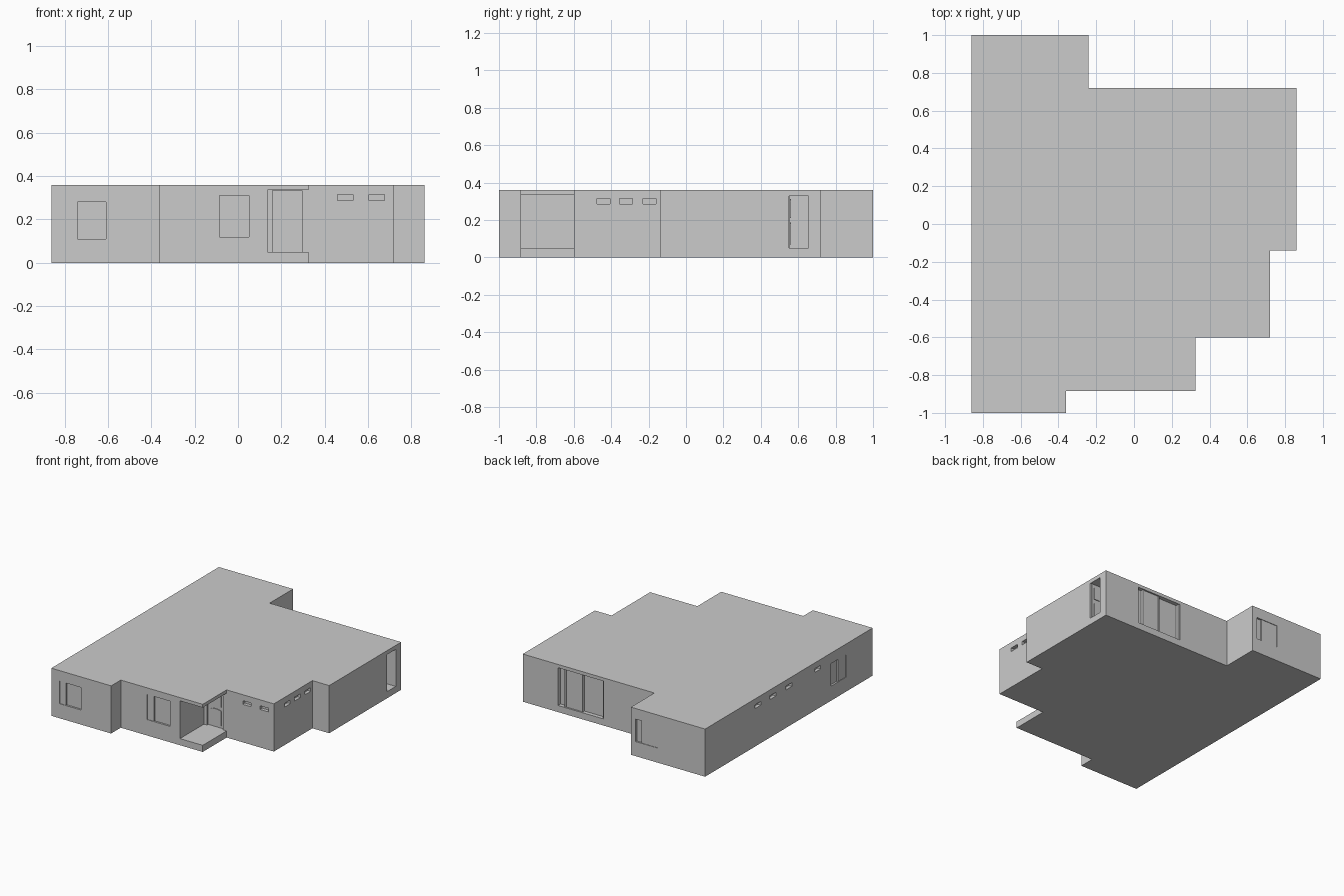
import bpy, bmesh, math

if "Cube" in bpy.data.objects:
    bpy.data.objects.remove(bpy.data.objects["Cube"])

# Wall planes: (axis, position, outward sign)
FRONT_LEFT, FRONT_MID, FRONT_RIGHT = ('y', -1, -1), ('y', -0.885, -1), ('y', -0.6, -1)
BACK_LEFT, BACK_MAIN = ('y', 1, 1), ('y', 0.72, 1)
LEFT, RIGHT_MID, RIGHT = ('x', -0.86, -1), ('x', 0.72, 1), ('x', 0.86, 1)
cutters = []


def prism(name, pts, z0, z1):
    bm = bmesh.new()
    face = bm.faces.new([bm.verts.new((x, y, z0)) for x, y in pts])
    ext = bmesh.ops.extrude_face_region(bm, geom=[face])['geom']
    bmesh.ops.translate(bm, vec=(0, 0, z1 - z0),
                        verts=[v for v in ext if isinstance(v, bmesh.types.BMVert)])
    bmesh.ops.recalc_face_normals(bm, faces=bm.faces)
    mesh = bpy.data.meshes.new(name)
    bm.to_mesh(mesh)
    bm.free()
    ob = bpy.data.objects.new(name, mesh)
    bpy.context.collection.objects.link(ob)
    return ob


def box(name, x0, x1, y0, y1, z0, z1):
    return prism(name, [(x0, y0), (x1, y0), (x1, y1), (x0, y1)], z0, z1)


def wall_box(name, wall, a0, a1, z0, z1, deep, out):
    """Box on a wall: spans a0..a1 along it, from deep inside to out outside."""
    axis, pos, s = wall
    d0, d1 = sorted((pos - s * deep, pos + s * out))
    if axis == 'y':
        return box(name, a0, a1, d0, d1, z0, z1)
    return box(name, d0, d1, a0, a1, z0, z1)


def opening(wall, a0, a1, z0, z1, deep):
    cutters.append(wall_box("opening_cutter", wall, a0, a1, z0, z1, deep, 0.02))


def sliding_window(wall, a0, a1, split, z0, z1):
    # shallow opening with one sash in front of the other
    opening(wall, a0, a1, z0, z1, 0.014)
    wall_box("window_sash", wall, a0, split, z0, z1, 0.016, -0.004)


# House body
house = prism("house_body", [(-0.86, 1), (-0.86, -1), (-0.36, -1), (-0.36, -0.885),
                             (0.325, -0.885), (0.325, -0.6), (0.72, -0.6), (0.72, -0.14),
                             (0.86, -0.14), (0.86, 0.72), (-0.24, 0.72), (-0.24, 1)], 0, 0.36)

# Corner porch
cutters.append(box("porch_cutter", 0.135, 0.36, -0.92, -0.6, 0.05, 0.335))

# Large windows
sliding_window(FRONT_LEFT, -0.79, -0.61, -0.74, 0.11, 0.28)
sliding_window(FRONT_MID, -0.14, 0.05, -0.085, 0.12, 0.31)
sliding_window(BACK_LEFT, -0.46, -0.28, -0.325, 0.11, 0.28)
sliding_window(LEFT, -0.68, -0.5, -0.59, 0.11, 0.28)

# Small high windows
for wall, starts in ((FRONT_RIGHT, (0.46, 0.605)), (RIGHT_MID, (-0.475, -0.355, -0.23)),
                     (LEFT, (0.335, 0.155, -0.035, -0.38))):
    for a in starts:
        opening(wall, a, a + 0.07, 0.287, 0.315, 0.025)

# Back patio door with stepped panels
opening(BACK_MAIN, 0.185, 0.565, 0.05, 0.335, 0.03)
wall_box("patio_panel", BACK_MAIN, 0.375, 0.51, 0.05, 0.335, 0.031, -0.012)
for a in (0.185, 0.365, 0.505):
    wall_box("patio_frame", BACK_MAIN, a, a + 0.01, 0.05, 0.335, 0.031, -0.008)

# Door recesses: porch door and side entrance
opening(FRONT_RIGHT, 0.16, 0.295, 0.05, 0.334, 0.03)
opening(RIGHT, 0.55, 0.655, 0.05, 0.33, 0.14)

# Cut all openings, then drop the cutters
for c in cutters:
    mod = house.modifiers.new("cut", 'BOOLEAN')
    mod.operation, mod.solver, mod.object = 'DIFFERENCE', 'EXACT', c
dg = bpy.context.evaluated_depsgraph_get()
cut_mesh = bpy.data.meshes.new_from_object(house.evaluated_get(dg))
house.modifiers.clear()
house.data = cut_mesh
for c in cutters:
    bpy.data.objects.remove(c)


def panel(name, cx, y, z0, z1, w, arch):
    # raised door panel, arched edge facing the door middle
    pts = [(cx - w / 2, z0), (cx + w / 2, z0), (cx + w / 2, z1)]
    pts += [(cx + w / 2 * math.cos(t), z1 + arch * math.sin(t))
            for t in (math.pi * i / 8 for i in range(1, 8))] + [(cx - w / 2, z1)]
    ob = prism(name, pts, 0, 0.006)
    ob.rotation_euler.x = math.pi / 2
    ob.location.y = y
    return ob


# Porch door with raised panels
wall_box("front_door", FRONT_RIGHT, 0.16, 0.295, 0.05, 0.334, 0.03, -0.015)
panel("lower_panel", 0.2275, -0.584, 0.07, 0.175, 0.09, 0.012)
panel("upper_panel", 0.2275, -0.584, 0.21, 0.305, 0.09, 0.012)

# Side door standing open inside its recess
box("side_door", 0.735, 0.85, 0.55, 0.556, 0.052, 0.328)
panel("side_lower_panel", 0.79, 0.561, 0.07, 0.175, 0.08, 0.012)
panel("side_upper_panel", 0.79, 0.561, 0.21, 0.3, 0.08, 0.012)
